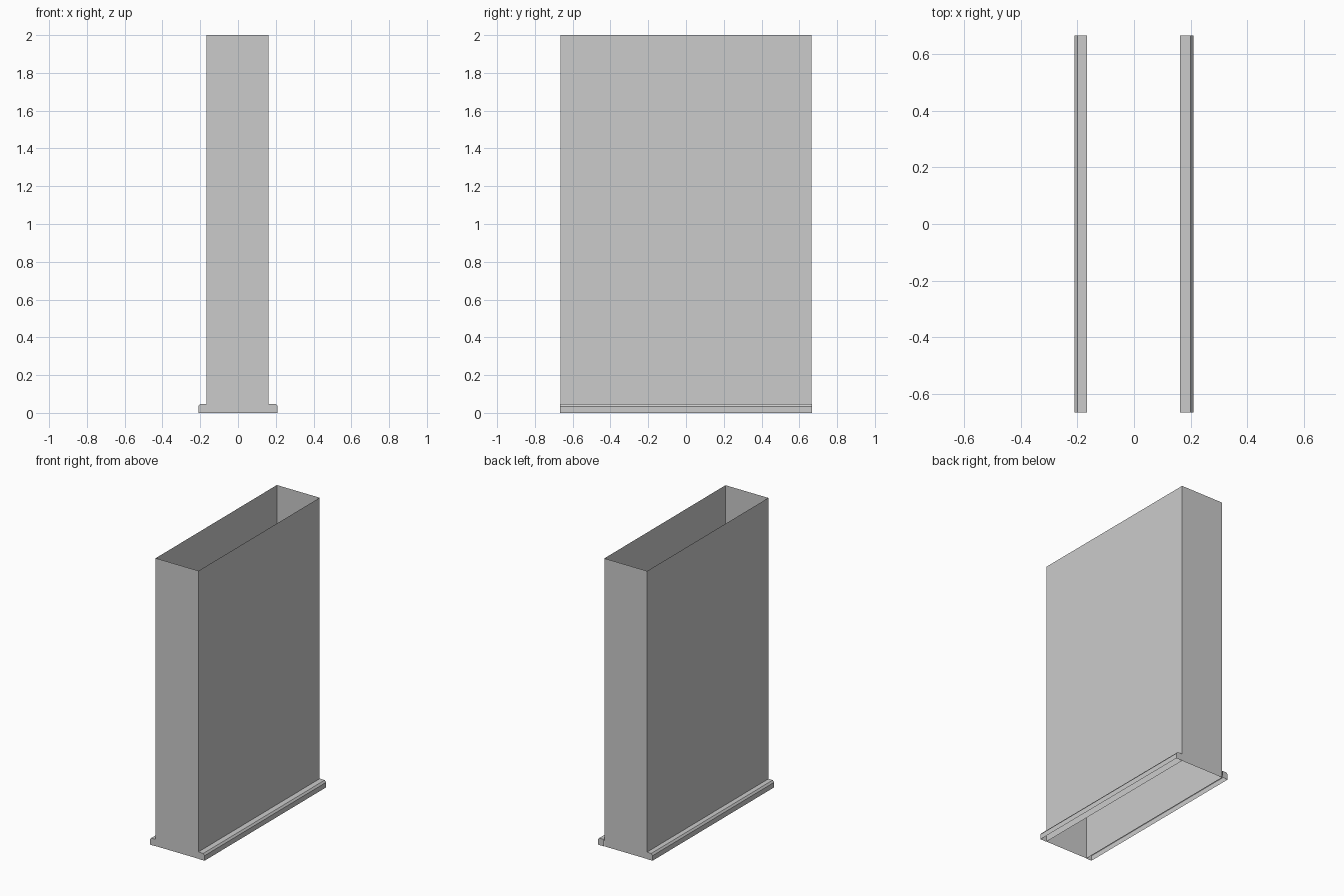
import bpy

if "Cube" in bpy.data.objects:
    bpy.data.objects.remove(bpy.data.objects["Cube"])

X0, X1, Y, H = -0.167, 0.162, 0.665, 2.0


def make(name, verts, faces):
    mesh = bpy.data.meshes.new(name)
    mesh.from_pydata(verts, [], faces)
    ob = bpy.data.objects.new(name, mesh)
    bpy.context.collection.objects.link(ob)
    return ob


# Wall: hollow rectangular shell, open at top and bottom
ring = [(X0, -Y), (X1, -Y), (X1, Y), (X0, Y)]
make("wall_shell",
     [(x, y, z) for z in (0, H) for x, y in ring],
     [(i, (i + 1) % 4, (i + 1) % 4 + 4, i + 4) for i in range(4)])


# Baseboard: chamfered profile run along the wall, open underneath and behind
def baseboard(name, wall_x, side):
    outer = side * 0.21
    profile = [(outer, 0), (outer, 0.035), (outer - side * 0.01, 0.048),
               (wall_x, 0.048), (wall_x, 0)]
    n = len(profile)
    verts = [(x, y, z) for y in (-Y - 0.002, Y + 0.002) for x, z in profile]
    faces = [(i, i + n, i + n + 1, i + 1) for i in range(3)]
    faces += [tuple(range(n)), tuple(reversed(range(n, 2 * n)))]
    if side < 0:
        faces = [tuple(reversed(f)) for f in faces]
    for_side = [tuple(reversed(f)) for f in faces]
    make(name, verts, for_side)


baseboard("baseboard_right", X1, 1)
baseboard("baseboard_left", X0, -1)
